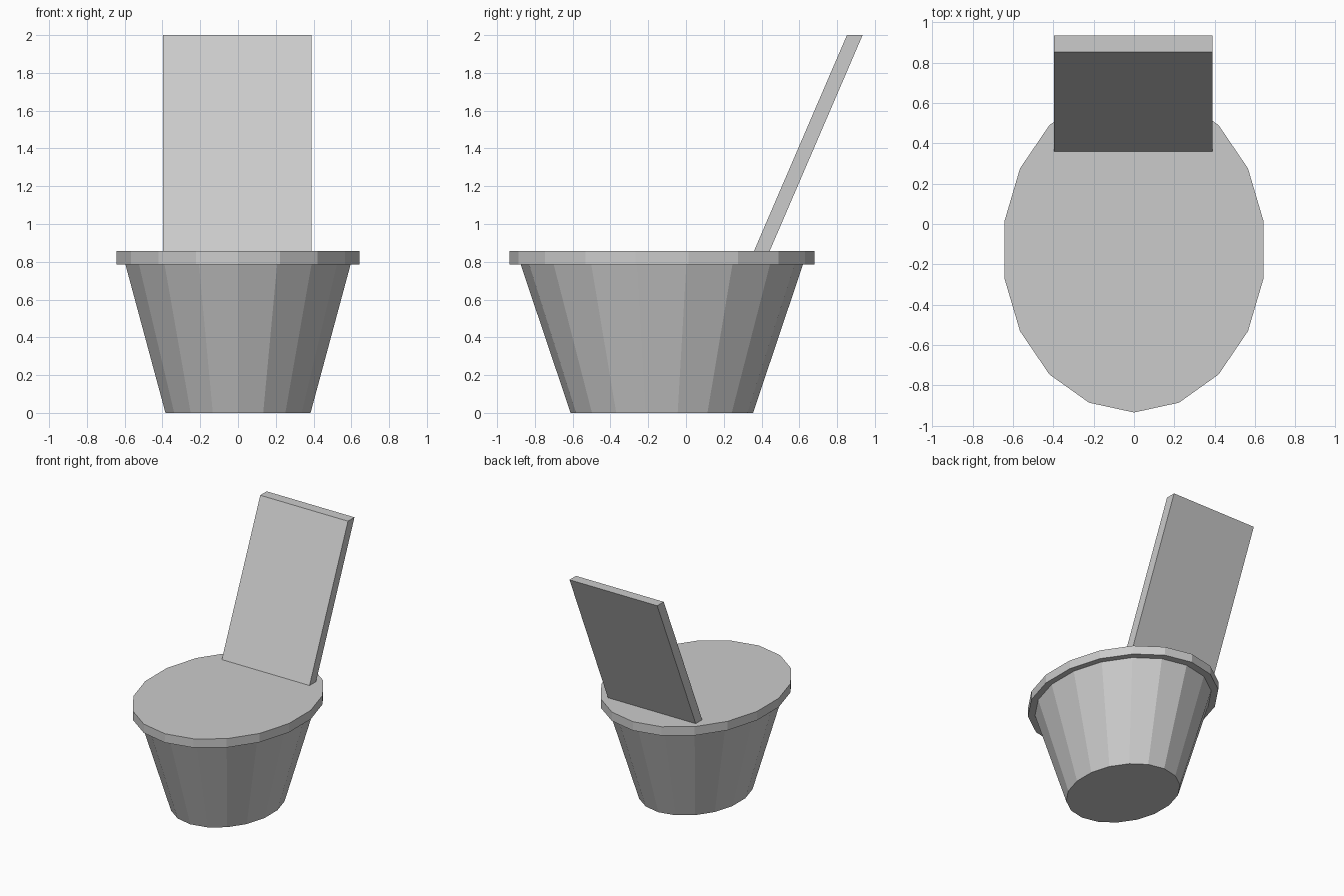
import bpy, bmesh
from math import sin, cos, pi

if "Cube" in bpy.data.objects:
    bpy.data.objects.remove(bpy.data.objects["Cube"])

SIDES = 18
CENTRE_Y = -0.128


def loft(name, rings):
    """Closed solid through rings of equal point count, capped at both ends."""
    bm = bmesh.new()
    loops = [[bm.verts.new(p) for p in ring] for ring in rings]
    n = len(rings[0])
    for low, high in zip(loops, loops[1:]):
        for i in range(n):
            j = (i + 1) % n
            bm.faces.new((low[i], low[j], high[j], high[i]))
    bm.faces.new(loops[0][::-1])
    bm.faces.new(loops[-1])
    bmesh.ops.recalc_face_normals(bm, faces=bm.faces[:])
    mesh = bpy.data.meshes.new(name)
    bm.to_mesh(mesh)
    bm.free()
    obj = bpy.data.objects.new(name, mesh)
    bpy.context.collection.objects.link(obj)
    return obj


def oval(rx, ry, z):
    angles = [2 * pi * i / SIDES for i in range(SIDES)]
    return [(rx * sin(a), CENTRE_Y - ry * cos(a), z) for a in angles]


def slab(y0, y1, z, x0=-0.397, x1=0.389):
    return [(x0, y0, z), (x1, y0, z), (x1, y1, z), (x0, y1, z)]


# Tapered oval base
loft("base", [oval(0.39, 0.483, 0.0), oval(0.605, 0.747, 0.785)])

# Overhanging seat disc
loft("seat", [oval(0.653, 0.807, 0.785), oval(0.653, 0.807, 0.857)])

# Backrest leaning backwards, with level top and bottom
loft("backrest", [slab(0.36, 0.443, 0.857), slab(0.852, 0.935, 2.0)])
